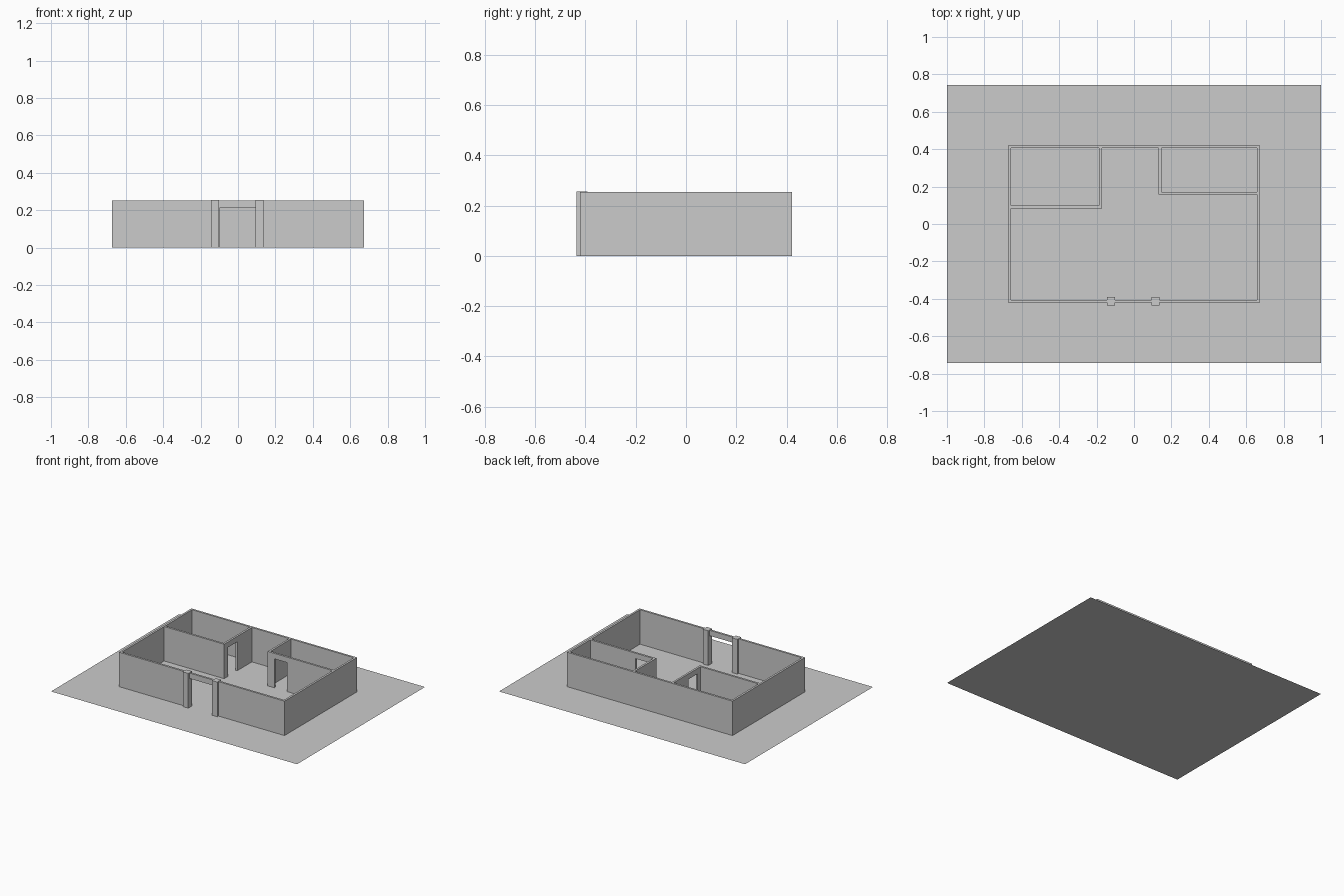
import bpy, bmesh

if "Cube" in bpy.data.objects:
    bpy.data.objects.remove(bpy.data.objects["Cube"])

H = 0.253      # wall height
DOOR = 0.213   # door opening height


def add_box(bm, x0, x1, y0, y1, z0, z1):
    vs = bmesh.ops.create_cube(bm, size=1)["verts"]
    for v in vs:
        v.co.x = x0 if v.co.x < 0 else x1
        v.co.y = y0 if v.co.y < 0 else y1
        v.co.z = z0 if v.co.z < 0 else z1


def finish(name, bm):
    mesh = bpy.data.meshes.new(name)
    bm.to_mesh(mesh)
    bm.free()
    ob = bpy.data.objects.new(name, mesh)
    bpy.context.collection.objects.link(ob)
    return ob


def prism(name, outline, height):
    """Extrude a plan outline upward; zero height leaves a flat sheet."""
    bm = bmesh.new()
    face = bm.faces.new([bm.verts.new((x, y, 0)) for x, y in outline])
    if height:
        ext = bmesh.ops.extrude_face_region(bm, geom=[face], use_keep_orig=True)
        for v in ext["geom"]:
            if isinstance(v, bmesh.types.BMVert):
                v.co.z = height
    bmesh.ops.recalc_face_normals(bm, faces=bm.faces)
    if not height:
        for f in bm.faces:
            if f.normal.z < 0:
                f.normal_flip()
    return finish(name, bm)


def cut(ob, box):
    bm = bmesh.new()
    add_box(bm, *box)
    cutter = finish(ob.name + "_door_cutter", bm)
    cutter.hide_render = True
    cutter.hide_viewport = True
    cutter.display_type = 'WIRE'
    mod = ob.modifiers.new("doorway", 'BOOLEAN')
    mod.operation = 'DIFFERENCE'
    mod.solver = 'EXACT'
    mod.object = cutter


# Flat site under the building
prism("ground_sheet", [(-1, -.743), (1, -.743), (1, .743), (-1, .743)], 0)

# Outer wall ring: starts and ends at the front doorway
X, Y, T = 0.673, 0.421, 0.015
L, R = -0.10, 0.094
prism("outer_walls", [
    (L, -Y), (-X, -Y), (-X, Y), (X, Y), (X, -Y), (R, -Y),
    (R, -Y + T), (X - T, -Y + T), (X - T, Y - T), (-X + T, Y - T),
    (-X + T, -Y + T), (L, -Y + T)], H)

# Lintel over the front doorway
bm = bmesh.new()
add_box(bm, L, R, -Y, -Y + T, DOOR, H)
finish("front_lintel", bm)

# Pillars on both sides of the front doorway
for name, x in (("left_pillar", -0.144), ("right_pillar", 0.093)):
    bm = bmesh.new()
    add_box(bm, x, x + 0.043, -0.435, -0.391, 0, H + 0.002)
    finish(name, bm)

# L-shaped partitions of the two back rooms, each with a doorway
IX, IY = X - T, Y - T
left = prism("left_room_walls", [
    (-IX, .083), (-.171, .083), (-.171, IY), (-.186, IY), (-.186, .098), (-IX, .098)], H)
cut(left, (-.22, -.14, .130, .236, -.1, DOOR))

right = prism("right_room_walls", [
    (IX, .157), (.131, .157), (.131, IY), (.146, IY), (.146, .172), (IX, .172)], H)
cut(right, (.185, .290, .12, .21, -.1, DOOR))
